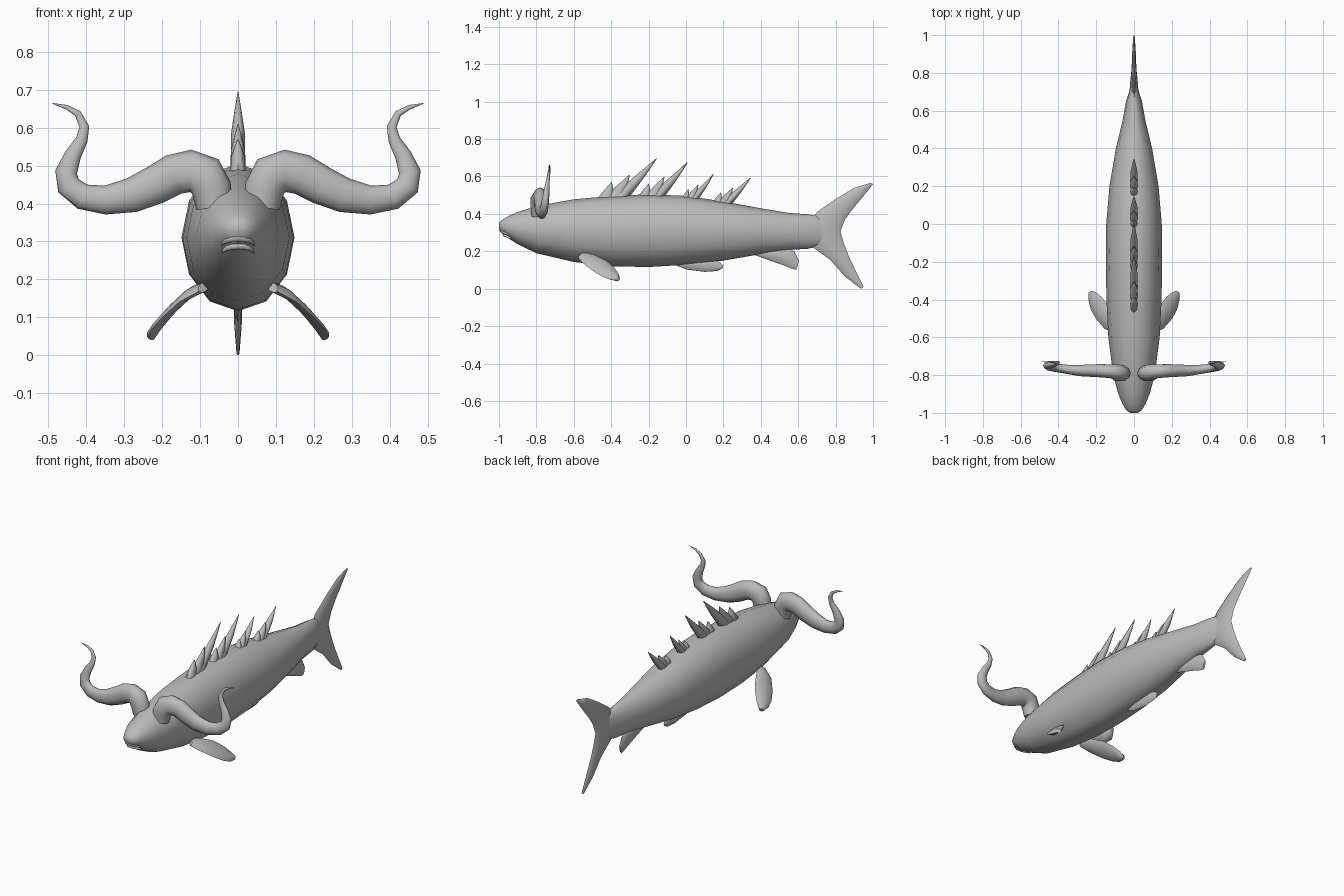
import bpy, bmesh, math
from mathutils import Vector

if "Cube" in bpy.data.objects:
    bpy.data.objects.remove(bpy.data.objects["Cube"])

grey = bpy.data.materials.new("plain_grey")
grey.use_nodes = True
COLOUR = (0.5, 0.5, 0.5, 1)
grey.diffuse_color = COLOUR
grey.node_tree.nodes["Principled BSDF"].inputs["Base Color"].default_value = COLOUR


def loft(name, rings, sides=8, angle=60):
    """Skin elliptical rings given as (centre, half axis u, half axis v)."""
    bm = bmesh.new()
    loops = []
    for c, u, v in rings:
        turns = [2 * math.pi * i / sides for i in range(sides)]
        loops.append([bm.verts.new(Vector(c) + Vector(u) * math.cos(t) + Vector(v) * math.sin(t))
                      for t in turns])
    for p, q in zip(loops, loops[1:]):
        for i in range(sides):
            j = (i + 1) % sides
            bm.faces.new((p[i], p[j], q[j], q[i]))
    bm.faces.new(loops[0])
    bm.faces.new(loops[-1])
    bmesh.ops.recalc_face_normals(bm, faces=bm.faces)
    mesh = bpy.data.meshes.new(name)
    bm.to_mesh(mesh)
    bm.free()
    mesh.materials.append(grey)
    ob = bpy.data.objects.new(name, mesh)
    bpy.context.collection.objects.link(ob)
    bpy.ops.object.select_all(action='DESELECT')
    bpy.context.view_layer.objects.active = ob
    ob.select_set(True)
    bpy.ops.object.shade_smooth_by_angle(angle=math.radians(angle))
    return ob


def blade(name, stations):
    """Upright fin on the centre plane: leading y, z, trailing y, z, half thickness."""
    rings = []
    for ly, lz, ty, tz, t in stations:
        lead, trail = Vector((0, ly, lz)), Vector((0, ty, tz))
        rings.append(((lead + trail) / 2, (trail - lead) / 2, (t, 0, 0)))
    loft(name, rings)


# Body: y, top, bottom, half width
profile = [(-1, .352, .318, .02), (-.985, .367, .298, .042), (-.95, .388, .27, .062),
           (-.9, .41, .238, .083), (-.8, .442, .19, .11), (-.6, .478, .143, .136),
           (-.4, .496, .12, .146), (-.2, .505, .116, .149), (0, .496, .128, .147),
           (.2, .467, .15, .13), (.4, .43, .185, .096), (.55, .405, .208, .06),
           (.65, .398, .213, .042), (.7, .39, .225, .026), (.76, .36, .25, .014)]
loft("body", [((0, y, (t + b) / 2), (w, 0, 0), (0, 0, (t - b) / 2)) for y, t, b, w in profile], 12)

# Forked tail
blade("tail_fin", [
    (.985, .565, 1, .56, .004), (.9, .54, .945, .49, .009), (.8, .48, .89, .425, .012),
    (.7, .41, .85, .37, .015), (.64, .31, .825, .305, .022), (.68, .22, .845, .24, .015),
    (.77, .155, .87, .175, .012), (.85, .065, .905, .1, .01), (.935, 0, .95, .01, .004)])

# Fins under the belly
blade("belly_fin", [(-.08, .143, -.08, .135, .004), (0, .17, 0, .103, .012), (.1, .17, .1, .09, .012),
                    (.17, .15, .17, .095, .01), (.2, .125, .195, .11, .004)])
blade("rear_fin", [(.34, .2, .34, .19, .004), (.45, .225, .45, .15, .012), (.54, .22, .53, .122, .012),
                   (.58, .2, .57, .105, .01), (.605, .15, .59, .102, .006)])

# Back spines: each is a cluster of three swept prongs
prongs = [(0, .3, .25, .36), (.1, .45, .55, .56), (.2, .52, 1, 1)]
spines = [(-.476, .5, .32, .195), (-.267, .5, .277, .175), (-.032, .49, .18, .122), (.134, .472, .214, .122)]
for n, (y0, z0, length, height) in enumerate(spines, 1):
    for k, (a, b, tip, rise) in enumerate(prongs, 1):
        ya, yb = y0 + a * length, y0 + b * length
        yt, zt = y0 + tip * length, z0 + rise * height
        stations = []
        for f, thick in ((0, .02), (.5, .018), (.75, .01), (1, .001)):
            g = .98 * f
            zf = z0 - .02 + (zt - z0 + .02) * f
            stations.append((ya + (yt - ya) * g, zf + .01 * f * (1 - f),
                             yb + (yt - yb) * f, zf - .02 * f * (1 - f), thick))
        blade(f"back_spine_{n}_prong_{k}", stations)

# Paired parts
horn_path = [(.062, -.79, .39, .048), (.07, -.79, .44, .053), (.088, -.787, .473, .057),
             (.125, -.78, .486, .056), (.17, -.777, .476, .054), (.22, -.776, .448, .051),
             (.28, -.776, .422, .046), (.35, -.77, .409, .038), (.41, -.762, .418, .034),
             (.447, -.755, .447, .032), (.453, -.75, .483, .029), (.435, -.745, .528, .022),
             (.412, -.74, .568, .016), (.405, -.735, .602, .013), (.422, -.73, .637, .009),
             (.452, -.73, .654, .006), (.489, -.73, .664, .001)]
fin_path = [(.09, -.56, .18, .025), (.13, -.525, .162, .045), (.17, -.465, .125, .055),
            (.2, -.42, .092, .05), (.22, -.385, .066, .035), (.23, -.362, .05, .012)]
for side, s in (("left", 1), ("right", -1)):
    points = [Vector((s * x, y, z)) for x, y, z, r in horn_path]
    rings = []
    for i, p in enumerate(points):
        d = points[min(i + 1, len(points) - 1)] - points[max(i - 1, 0)]
        r = horn_path[i][3]
        across = Vector((d.z, 0, -d.x)).normalized() * r
        depth = .8 if i < 3 else .68
        rings.append((p, across, (0, r * depth, 0)))
    loft(side + "_horn", rings, 10)
    loft(side + "_side_fin", [((s * x, y, z), (s * .56 * w, -.68 * w, -.48 * w), (s * .008, 0, .009))
                              for x, y, z, w in fin_path])

# Arched lips
for name, drop, back, r in (("upper_lip", 0, 0, .011), ("lower_lip", .022, .014, .009)):
    rings = []
    for i in range(9):
        a = math.pi * i / 8
        x, bow = -.044 * math.cos(a), math.sin(a)
        centre = (x, -.948 - .038 * bow + back, .288 + .022 * bow - drop)
        rings.append((centre, (0, r * (.3 + .7 * bow), 0), (0, 0, r * (.3 + .7 * bow))))
    loft(name, rings)
